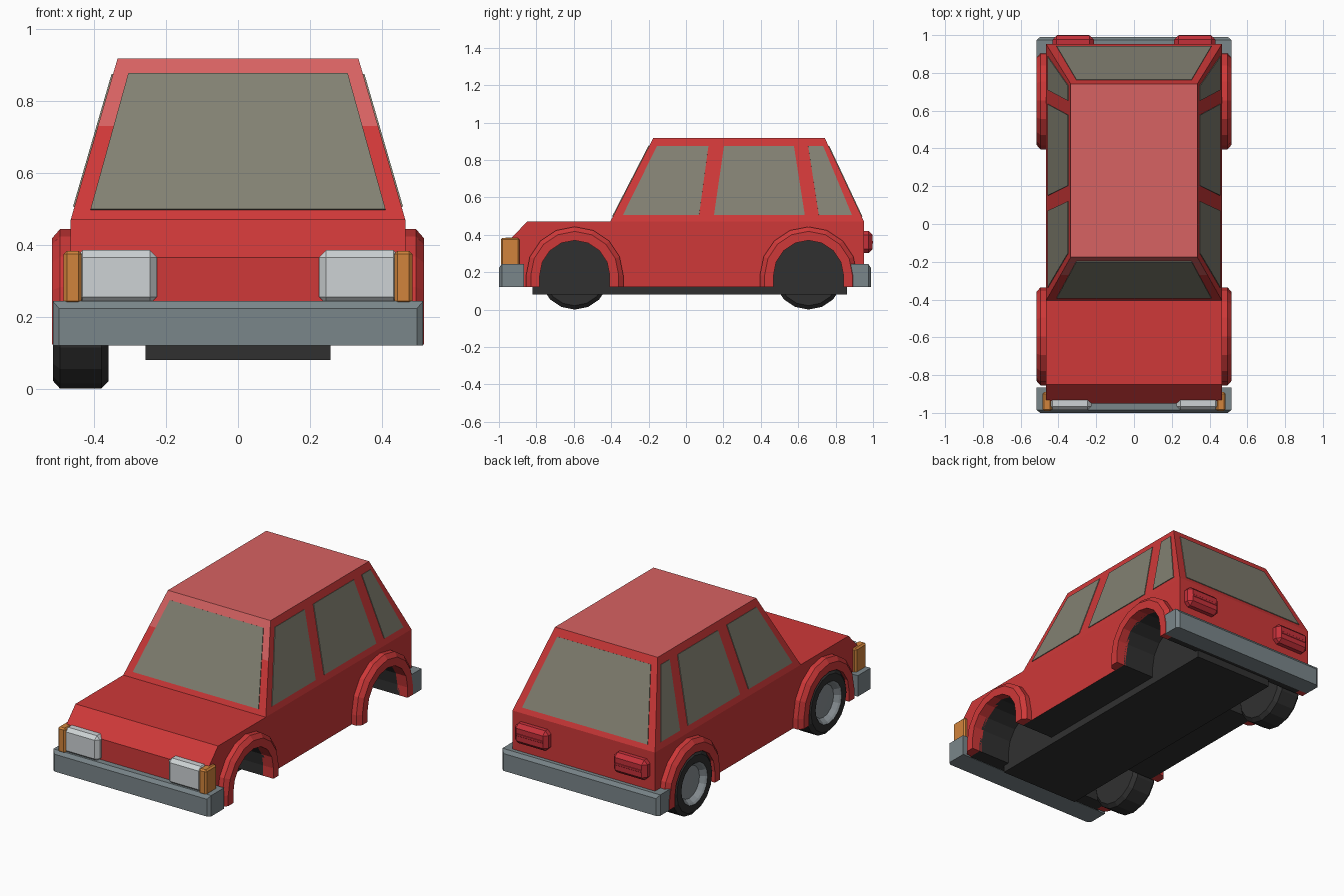
import bpy, bmesh, math
from mathutils import Vector

if "Cube" in bpy.data.objects:
    bpy.data.objects.remove(bpy.data.objects["Cube"])


def mat(name, r, g, b):
    m = bpy.data.materials.new(name)
    m.diffuse_color = (r, g, b, 1)
    m.use_nodes = True
    m.node_tree.nodes["Principled BSDF"].inputs["Base Color"].default_value = m.diffuse_color
    return m


RED = mat("body red", 0.62, 0.040, 0.040)
LIGHT_RED = mat("roof light red", 0.68, 0.122, 0.122)
BLACK = mat("black rubber", 0.030, 0.030, 0.030)
GLASS = mat("window grey", 0.225, 0.218, 0.168)
STEEL = mat("bumper grey", 0.195, 0.238, 0.254)
LAMP = mat("headlight white", 0.61, 0.645, 0.66)
ORANGE = mat("indicator orange", 0.64, 0.231, 0.045)
TAIL = mat("tail light red", 0.56, 0.030, 0.042)
RIM = mat("rim grey", 0.25, 0.28, 0.30)


def finish(name, bm, *mats):
    bmesh.ops.recalc_face_normals(bm, faces=bm.faces)
    me = bpy.data.meshes.new(name)
    bm.to_mesh(me)
    bm.free()
    for m in mats:
        me.materials.append(m)
    ob = bpy.data.objects.new(name, me)
    bpy.context.collection.objects.link(ob)
    return ob


def box(name, lo, hi, m, bevel=0.0):
    bm = bmesh.new()
    bmesh.ops.create_cube(bm, size=1)
    for v in bm.verts:
        v.co = Vector([(lo[i] + hi[i]) / 2 + v.co[i] * (hi[i] - lo[i]) for i in range(3)])
    if bevel:
        bmesh.ops.bevel(bm, geom=bm.edges[:], offset=bevel, segments=1, affect='EDGES')
    return finish(name, bm, m)


def loft(bm, rings, closed=True):
    """Bridge a list of point rings with quads and return the vertex rings."""
    vr = [[bm.verts.new(p) for p in ring] for ring in rings]
    n = len(vr[0])
    for a, b in zip(vr, vr[1:]):
        for i in range(n if closed else n - 1):
            j = (i + 1) % n
            bm.faces.new((a[i], a[j], b[j], b[i]))
    return vr


WHEEL_Y = (-0.595, 0.655)
AXLE_Z, FLOOR = 0.183, 0.122


def arch(cy, r):
    """Half-round opening with short straight legs, front to back."""
    pts = [(cy - r, FLOOR)]
    for i in range(9):
        a = math.pi - math.pi * i / 8
        pts.append((cy + r * math.cos(a), AXLE_Z + r * math.sin(a)))
    return pts + [(cy + r, FLOOR)]


# Lower body: side profile with wheel openings, extruded across
profile = [(-0.95, FLOOR)] + arch(WHEEL_Y[0], 0.187) + arch(WHEEL_Y[1], 0.187)
profile += [(0.952, FLOOR), (0.952, 0.47), (-0.85, 0.47), (-0.95, 0.365)]
bm = bmesh.new()
sides = loft(bm, [[(x, y, z) for y, z in profile] for x in (-0.465, 0.465)])
for ring in sides:
    bm.faces.new(ring)
for f in bm.faces:  # underside and wheel wells are black
    c = f.calc_center_median()
    if len(f.verts) == 4 and c.z < 0.38 and -0.9 < c.y < 0.93 or c.z < FLOOR + 0.001:
        f.material_index = 1
finish("lower_body", bm, RED, BLACK)

# Chassis closes the wheel wells in the middle
box("chassis", (-0.257, -0.82, 0.08), (0.257, 0.86, 0.42), BLACK)

# Cabin: tapered block
Z0, Z1 = 0.47, 0.917


def cabin_at(z):
    t = (z - Z0) / (Z1 - Z0)
    return 0.465 - 0.13 * t, -0.405 + 0.23 * t, 0.952 - 0.21 * t  # half width, front, back


bm = bmesh.new()
rings = []
for z in (Z0, 0.73, Z1):
    w, f, b = cabin_at(z)
    rings.append([(-w, f, z), (w, f, z), (w, b, z), (-w, b, z)])
rings = loft(bm, rings)
bm.faces.new(rings[-1])
bm.normal_update()
for f in bm.faces:  # roof and upper windscreen frame are paler
    c = f.calc_center_median()
    if c.z > 0.9 or (c.z > 0.73 and c.y < -0.1):
        f.material_index = 1
finish("cabin", bm, RED, LIGHT_RED)


# Windows: thin plates lying on the cabin slopes
def plate(name, pts, out):
    bm = bmesh.new()
    out = Vector(out).normalized()
    top = [Vector(p) + out * 0.004 for p in pts]
    low = [Vector(p) - out * 0.003 for p in pts]
    r = loft(bm, [low, top])
    for ring in r:
        bm.faces.new(ring)
    finish(name, bm, GLASS)


for name, k, out in (("windscreen", 1, (0, -0.447, 0.23)), ("rear_window", 2, (0, 0.447, 0.21))):
    zb, zt = 0.497, 0.875
    plate(name, [(-0.41, cabin_at(zb)[k], zb), (0.41, cabin_at(zb)[k], zb),
                 (0.305, cabin_at(zt)[k], zt), (-0.305, cabin_at(zt)[k], zt)], out)

side_windows = {  # y at bottom front, bottom back, top back, top front
    "front_side_window": (-0.337, 0.07, 0.12, -0.155),
    "middle_side_window": (0.15, 0.635, 0.577, 0.203),
    "rear_side_window": (0.71, 0.887, 0.733, 0.653),
}
for name, ys in side_windows.items():
    for s, tag in ((-1, "left"), (1, "right")):
        zs = (0.505, 0.505, 0.874, 0.874)
        plate(name + "_" + tag, [(s * cabin_at(z)[0], y, z) for y, z in zip(ys, zs)],
              (s * 0.447, 0, 0.13))

# Wheel arch flares, chamfered on the outside
for cy, end in zip(WHEEL_Y, ("front", "rear")):
    for s, tag in ((-1, "left"), (1, "right")):
        section = [(0.45, 0.26), (0.495, 0.26), (0.517, 0.235), (0.517, 0.187), (0.45, 0.187)]
        rows = [[(s * x, y, z) for y, z in arch(cy, r)] for x, r in section]
        stations = [list(c) for c in zip(*rows)]
        bm = bmesh.new()
        r = loft(bm, stations)
        bm.faces.new(r[0])
        bm.faces.new(r[-1])
        finish(end + "_arch_flare_" + tag, bm, RED)

# Wheels: turned profile, fitted on the left side only
wheel_section = [(-0.36, 0.10), (-0.36, 0.165), (-0.38, 0.186), (-0.495, 0.186), (-0.514, 0.165),
                 (-0.514, 0.122), (-0.505, 0.112), (-0.48, 0.095), (-0.485, 0.03)]
for cy, end in zip(WHEEL_Y, ("front", "rear")):
    bm = bmesh.new()
    r = loft(bm, [[(x, cy + rad * math.sin(math.tau * i / 16), 0.186 - rad * math.cos(math.tau * i / 16))
                   for i in range(16)] for x, rad in wheel_section])
    bm.faces.new(r[0])
    bm.faces.new(r[-1])
    for f in bm.faces:  # rim inside the tyre
        c = f.calc_center_median()
        if c.x < -0.47 and math.hypot(c.y - cy, c.z - 0.186) < 0.12:
            f.material_index = 1
    finish(end + "_wheel_left", bm, BLACK, RIM)

# Bumpers: chamfered along the top and tapered at the outer face
for name, inner, outer in (("front_bumper", -0.865, -1.0), ("rear_bumper", 0.882, 0.99)):
    d = 0.015 if outer > 0 else -0.015
    bm = bmesh.new()
    r = loft(bm, [[(-w, y, FLOOR - 0.002), (w, y, FLOOR - 0.002), (w, y, z), (-w, y, z)]
                  for w, y, z in ((0.515, inner, 0.243), (0.515, outer - d, 0.243), (0.497, outer, 0.222))])
    bm.faces.new(r[0])
    bm.faces.new(r[-1])
    finish(name, bm, STEEL)

# Lamps on both sides
for s, tag in ((-1, "left"), (1, "right")):
    def lamp(name, x0, x1, y0, y1, z0, z1, m, bevel):
        a, b = sorted((s * x0, s * x1))
        box(name + "_" + tag, (a, y0, z0), (b, y1, z1), m, bevel)

    lamp("headlight", 0.225, 0.452, -0.985, -0.90, 0.235, 0.385, LAMP, 0.02)
    lamp("indicator", 0.435, 0.485, -0.99, -0.89, 0.235, 0.383, ORANGE, 0.009)
    lamp("tail_light", 0.213, 0.432, 0.92, 0.998, 0.302, 0.42, TAIL, 0.022)
    lamp("tail_light_bar", 0.235, 0.41, 0.95, 1.0, 0.352, 0.37, TAIL, 0.004)
